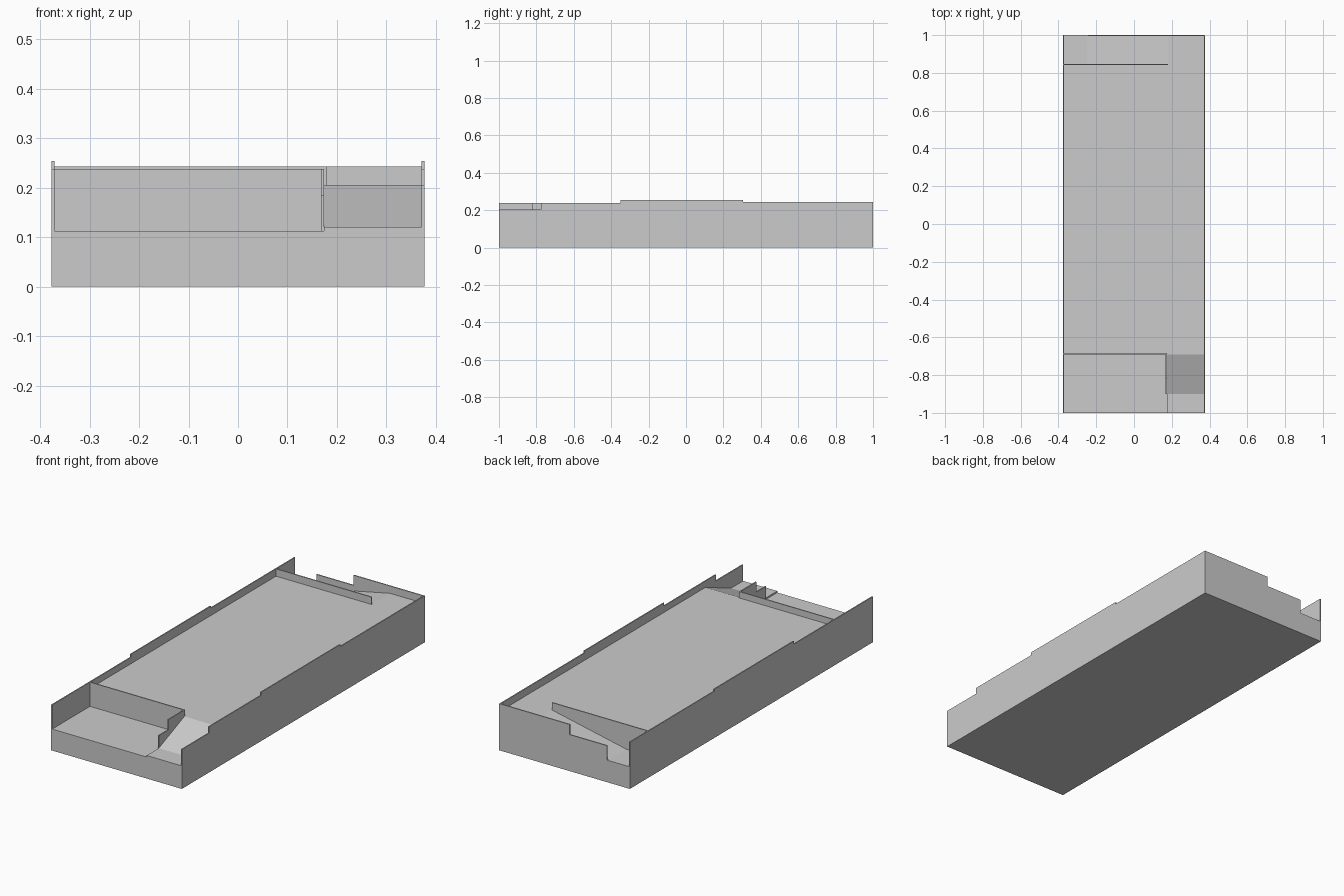
import bpy
import bmesh

cube = bpy.data.objects.get("Cube")
if cube:
    bpy.data.objects.remove(cube, do_unlink=True)

GREY = (0.6, 0.6, 0.6, 1.0)
mat = bpy.data.materials.new("plain_grey")
mat.use_nodes = True
mat.diffuse_color = GREY
mat.node_tree.nodes["Principled BSDF"].inputs["Base Color"].default_value = GREY


def prism(name, axis, start, end, profile):
    """Extrude a (horizontal, z) profile along the x or y axis."""
    def point(t, h, z):
        return (t, h, z) if axis == "x" else (h, t, z)
    bm = bmesh.new()
    a = [bm.verts.new(point(start, h, z)) for h, z in profile]
    b = [bm.verts.new(point(end, h, z)) for h, z in profile]
    bm.faces.new(a)
    bm.faces.new(b)
    for i in range(len(a)):
        j = (i + 1) % len(a)
        bm.faces.new((a[i], a[j], b[j], b[i]))
    bmesh.ops.recalc_face_normals(bm, faces=bm.faces)
    mesh = bpy.data.meshes.new(name)
    bm.to_mesh(mesh)
    bm.free()
    mesh.materials.append(mat)
    obj = bpy.data.objects.new(name, mesh)
    bpy.context.collection.objects.link(obj)
    return obj


def box(name, x, y, z):
    return prism(name, "x", x[0], x[1],
                 [(y[0], z[0]), (y[1], z[0]), (y[1], z[1]), (y[0], z[1])])


# Main dimensions
T = 0.006                 # wall thickness
OUT = 0.3765              # outer half width
IN = OUT - T
FRONT, BACK = -0.69, 0.848  # ends of the main deck
DECK, FLOOR, PAD = 0.205, 0.112, 0.12
LOW, HIGH, TOP = 0.238, 0.243, 0.254
SIDE = 0.174              # edge between front yard and ramp

# Main deck and sunken front yard
box("main_deck", (-IN, IN), (FRONT, BACK), (0, DECK))
box("front_yard", (-IN, SIDE), (-1, FRONT), (0, FLOOR))

# Front ramp rising to the deck
prism("front_ramp", "x", SIDE, IN,
      [(-1, 0), (-1, PAD), (-0.9, PAD), (FRONT, DECK), (FRONT, 0)])

# Back ramp descending sideways
prism("back_ramp", "y", BACK, 1 - T,
      [(-IN, 0), (IN, 0), (IN, DECK), (0.18, DECK), (-0.25, 0.115), (-IN, 0.115)])

# Long side walls with raised middle; the left one is cut down beside the ramp
raised = [(-0.35, LOW), (-0.35, TOP), (0.305, TOP), (0.305, HIGH), (1, HIGH), (1, 0)]
prism("right_wall", "x", -OUT, -IN, [(-1, 0), (-1, LOW)] + raised)
prism("left_wall", "x", IN, OUT,
      [(-1, 0), (-1, DECK), (-0.775, DECK), (-0.775, LOW)] + raised)

# Stepped back wall
prism("back_wall", "y", 1 - T, 1,
      [(-IN, 0), (IN, 0), (IN, HIGH), (-0.03, HIGH), (-0.03, 0.19),
       (-0.244, 0.19), (-0.244, 0.115), (-IN, 0.115)])

# Parapets at the deck ends and the stepped wall beside the ramp
box("front_parapet", (-IN, SIDE), (FRONT, FRONT + T), (DECK, LOW))
box("back_parapet", (-IN, 0.18), (BACK - T, BACK), (DECK, HIGH))
prism("ramp_wall", "x", SIDE - T, SIDE,
      [(-0.9, FLOOR), (-0.9, 0.185), (-0.82, 0.185), (-0.82, LOW),
       (FRONT, LOW), (FRONT, FLOOR)])
